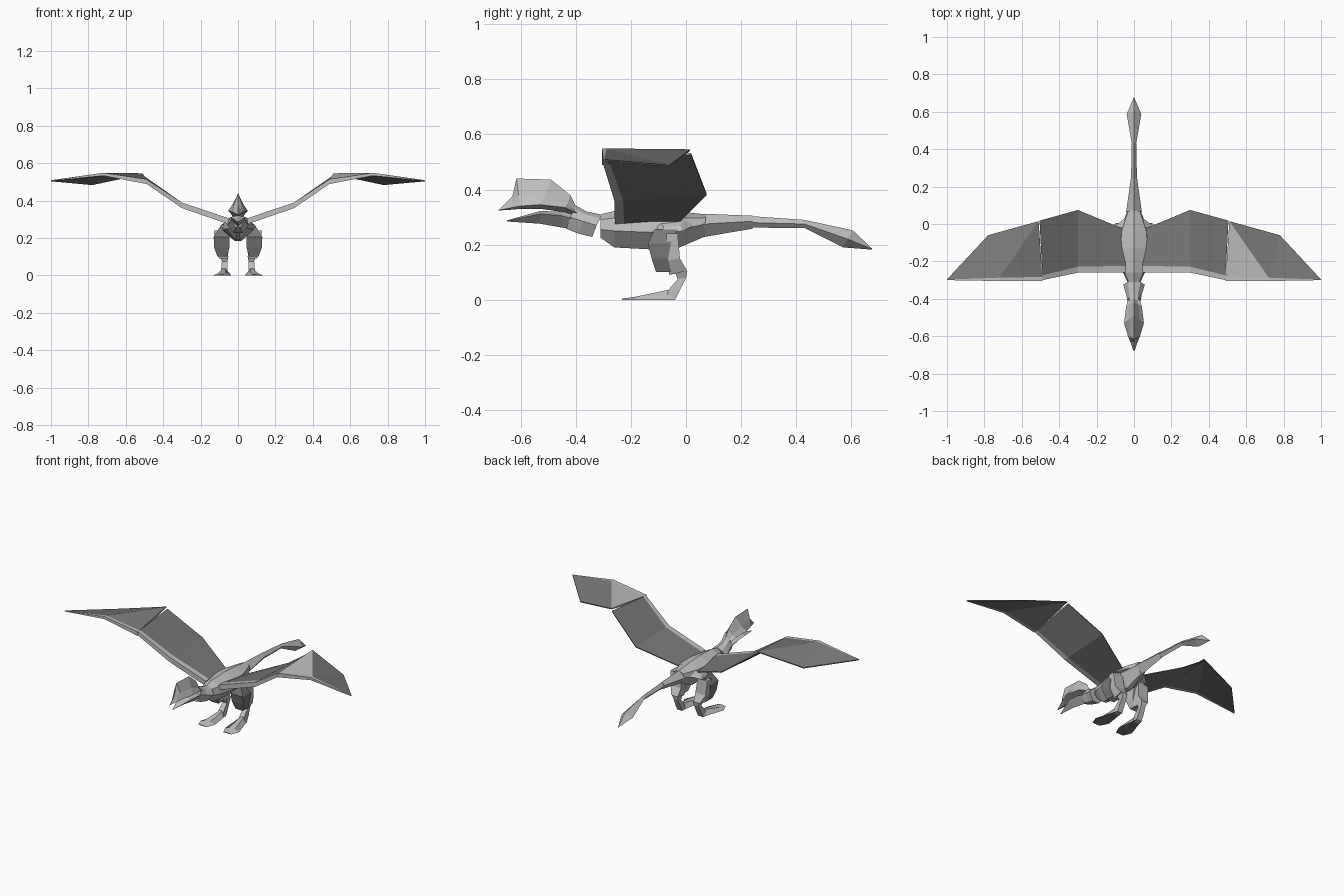
import bpy
import bmesh
from mathutils import Vector


def flat(name, v):
    m = bpy.data.materials.new(name)
    m.diffuse_color = (v, v, v, 1)
    return m


MATS = [flat("light grey hide", 0.52), flat("dark grey membrane", 0.19)]


def loft(name, rings, dark=None):
    """Bridge equal-sized rings; dark(segment, column) picks the dark faces."""
    bm = bmesh.new()
    vs = [[bm.verts.new(Vector(p)) for p in r] for r in rings]
    n = len(rings[0])
    for s, (a, b) in enumerate(zip(vs, vs[1:])):
        for i in range(n):
            j = (i + 1) % n
            f = bm.faces.new((a[i], a[j], b[j], b[i]))
            f.material_index = 1 if dark and dark(s, i) else 0
    bm.faces.new(vs[0][::-1])
    bm.faces.new(vs[-1])
    bmesh.ops.remove_doubles(bm, verts=bm.verts, dist=0.0008)
    bmesh.ops.dissolve_degenerate(bm, edges=bm.edges, dist=0.0005)
    bmesh.ops.recalc_face_normals(bm, faces=bm.faces)
    me = bpy.data.meshes.new(name)
    bm.to_mesh(me)
    bm.free()
    for m in MATS:
        me.materials.append(m)
    ob = bpy.data.objects.new(name, me)
    bpy.context.collection.objects.link(ob)
    return ob


def body_ring(y, top, mid, bot, w, shoulder=0.85, keel=0.2, lean=0.0):
    """Seven-sided section; lean pushes the underside along y."""
    up = mid + (top - mid) * 0.65
    yb = y + lean
    return [(0, y, top), (w * shoulder, y, up), (w, (y + yb) / 2, mid), (w * keel, yb, bot),
            (-w * keel, yb, bot), (-w, (y + yb) / 2, mid), (-w * shoulder, y, up)]


def diamond(y, top, mid, bot, w, lean=0.0):
    return [(0, y, top), (w, y + lean / 2, mid), (0, y + lean, bot), (-w, y + lean / 2, mid)]


def box_ring(z, x0, x1, y0, y1, tilt=0.0):
    """Horizontal rectangle whose back edge is raised by tilt."""
    return [(x0, y0, z), (x1, y0, z), (x1, y1, z + tilt), (x0, y1, z + tilt)]


def both_sides(name, rings, dark=None, left_dark=None):
    loft("right_" + name, rings, dark)
    loft("left_" + name, [[(-x, y, z) for x, y, z in r] for r in rings], left_dark or dark)


# Torso and neck
loft("torso", [
    body_ring(-0.31, 0.31, 0.255, 0.225, 0.035),
    body_ring(-0.26, 0.322, 0.25, 0.19, 0.058),
    body_ring(-0.13, 0.327, 0.245, 0.183, 0.084),
    body_ring(-0.04, 0.322, 0.25, 0.183, 0.078),
    body_ring(0.07, 0.31, 0.275, 0.23, 0.036)])
loft("neck", [
    body_ring(-0.31, 0.31, 0.27, 0.228, 0.058, 0.6, 0.4, -0.03),
    body_ring(-0.36, 0.32, 0.285, 0.24, 0.042, 0.6, 0.4, -0.03),
    body_ring(-0.405, 0.345, 0.30, 0.258, 0.034, 0.6, 0.4, -0.03)])


# Crested upper head: narrow ridge above, broad cheeks below
def head_ring(y, top, side, bot, w, ridge, ytop=None):
    yt = y if ytop is None else ytop
    mid = bot + (top - bot) * 0.45
    return [(0, yt, top), (ridge, (y + yt) / 2, mid), (w, y, side), (0, y, bot),
            (-w, y, side), (-ridge, (y + yt) / 2, mid)]


loft("crested_head", [
    head_ring(-0.68, 0.326, 0.325, 0.324, 0.002, 0.001),
    head_ring(-0.63, 0.375, 0.335, 0.327, 0.02, 0.012),
    head_ring(-0.60, 0.44, 0.34, 0.33, 0.032, 0.022, -0.615),
    head_ring(-0.53, 0.436, 0.345, 0.33, 0.053, 0.03, -0.49),
    head_ring(-0.44, 0.38, 0.335, 0.318, 0.042, 0.024, -0.42),
    head_ring(-0.395, 0.33, 0.315, 0.30, 0.028, 0.016)])

# Open lower jaw
loft("lower_jaw", [
    diamond(-0.65, 0.288, 0.286, 0.284, 0.003),
    diamond(-0.53, 0.322, 0.312, 0.276, 0.04),
    diamond(-0.45, 0.32, 0.305, 0.262, 0.038),
    diamond(-0.40, 0.315, 0.29, 0.255, 0.032)])

# Tail: base, thin middle and drooping vane
loft("tail_base", [
    diamond(0.065, 0.312, 0.275, 0.228, 0.042),
    diamond(0.242, 0.305, 0.285, 0.258, 0.017)])
loft("tail_middle", [
    diamond(0.242, 0.303, 0.28, 0.262, 0.016),
    diamond(0.43, 0.29, 0.275, 0.26, 0.012)])
loft("tail_vane", [
    diamond(0.43, 0.29, 0.275, 0.26, 0.012),
    diamond(0.605, 0.252, 0.22, 0.19, 0.039, lean=-0.035),
    diamond(0.675, 0.186, 0.184, 0.182, 0.002)])


# Wings: pale box-like leading spar, dark membrane thinning to the back
def wing_ring(lead, trail, t, w):
    x, y, z = lead
    tx, ty, tz = trail
    return [(x, y, z - t / 2), (x, y, z + t / 2), (x, y + w, z + t / 2),
            (tx, ty, tz + 0.003), (tx, ty, tz - 0.003), (x, y + w, z - t / 2)]


def membrane(seg, col):
    return col in (2, 3, 4)


def folded_membrane(seg, col):
    return membrane(seg, col) and not (seg == 0 and col == 2)


both_sides("inner_wing", [
    wing_ring((0.045, -0.258, 0.288), (0.06, -0.025, 0.283), 0.032, 0.034),
    wing_ring((0.30, -0.26, 0.375), (0.30, 0.075, 0.382), 0.03, 0.032),
    wing_ring((0.49, -0.30, 0.502), (0.505, 0.018, 0.53), 0.024, 0.025)], membrane)
both_sides("outer_wing", [
    wing_ring((0.49, -0.305, 0.502), (0.51, 0.015, 0.543), 0.026, 0.022),
    wing_ring((0.72, -0.305, 0.541), (0.51, 0.015, 0.543), 0.016, 0.018),
    wing_ring((0.72, -0.305, 0.541), (0.78, -0.06, 0.486), 0.016, 0.018),
    wing_ring((1.0, -0.30, 0.506), (0.998, -0.294, 0.506), 0.003, 0.003)],
    folded_membrane, membrane)

# Legs: thigh (dark in front and outside), folded shin, ankle, flat foot
both_sides("thigh", [
    box_ring(0.255, 0.05, 0.10, -0.115, -0.03),
    box_ring(0.205, 0.045, 0.13, -0.138, -0.055),
    box_ring(0.15, 0.045, 0.127, -0.125, -0.065),
    box_ring(0.10, 0.06, 0.11, -0.108, -0.055)], lambda s, c: c < 2)
both_sides("shin", [
    box_ring(0.24, 0.06, 0.128, -0.07, -0.03),
    box_ring(0.14, 0.05, 0.122, -0.075, -0.022, 0.01),
    box_ring(0.09, 0.055, 0.10, -0.06, 0.004, 0.015)])
both_sides("ankle", [
    box_ring(0.10, 0.052, 0.095, -0.04, 0.005, 0.005),
    box_ring(0.075, 0.056, 0.086, -0.03, 0.0, 0.005),
    box_ring(0.035, 0.055, 0.09, -0.065, -0.022),
    box_ring(0.0, 0.055, 0.09, -0.07, -0.04)])


def foot_ring(y, x0, x1, h):
    return [(x0, y, 0), (x1, y, 0), (0.7 * x1 + 0.3 * x0, y, h), (0.7 * x0 + 0.3 * x1, y, h)]


both_sides("foot", [
    foot_ring(-0.04, 0.055, 0.092, 0.03),
    foot_ring(-0.065, 0.053, 0.097, 0.036),
    foot_ring(-0.18, 0.036, 0.135, 0.012),
    foot_ring(-0.232, 0.06, 0.115, 0.004)], lambda s, c: c == 0)

# Hip joints where the legs and wings meet the torso
both_sides("hip", [
    [(0.05, -0.13, 0.25), (0.05, 0.03, 0.27), (0.04, -0.01, 0.305), (0.04, -0.12, 0.30)],
    [(0.108, -0.09, 0.24), (0.10, -0.01, 0.25), (0.09, -0.02, 0.27), (0.09, -0.08, 0.265)]])
